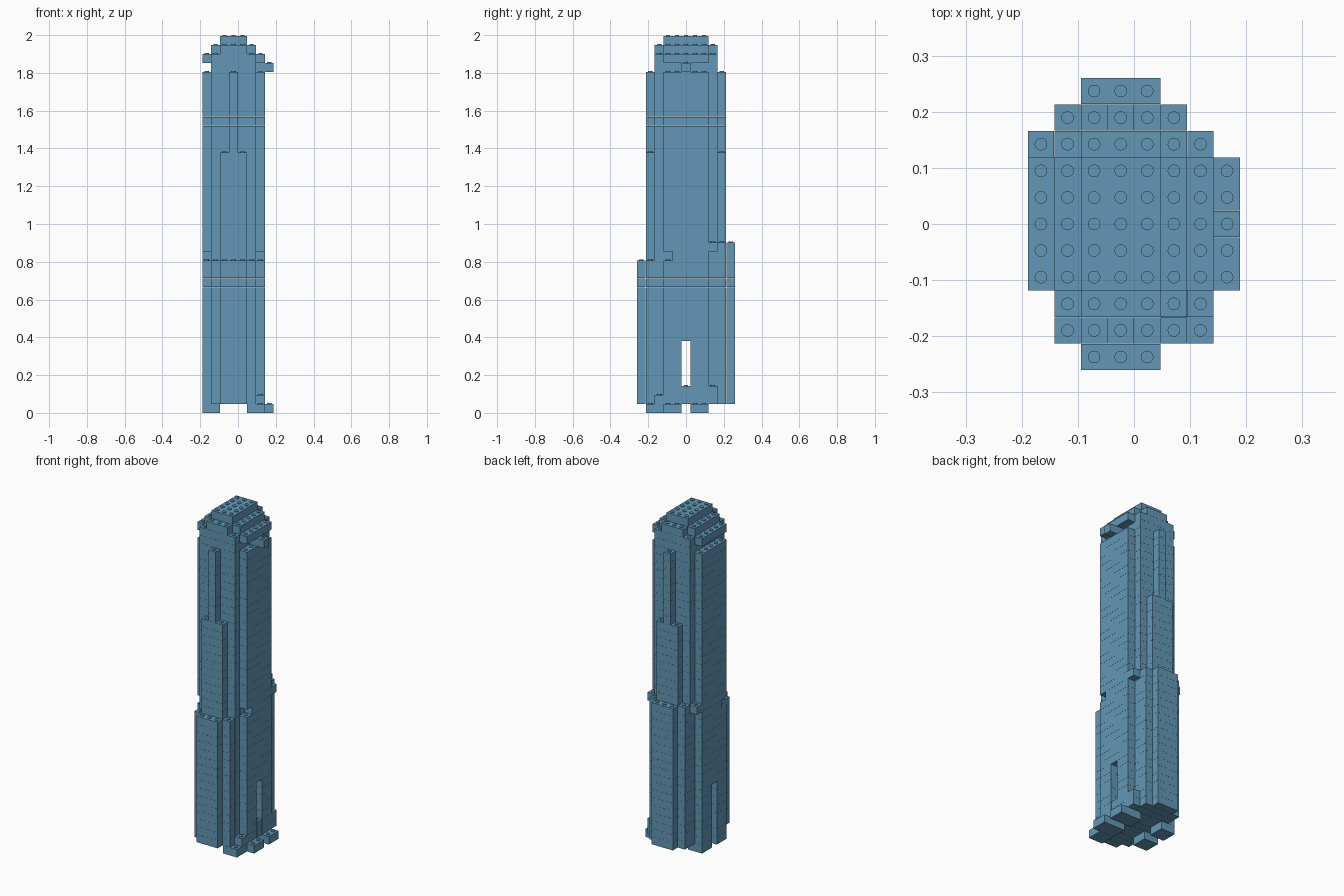
import bpy
import bmesh
from mathutils import Matrix

if "Cube" in bpy.data.objects:
    bpy.data.objects.remove(bpy.data.objects["Cube"], do_unlink=True)

PITCH = 0.0474    # brick grid in plan
LAYER = 0.0475    # brick course height
GAP = 0.0004      # seam between bricks
STUD_H = 0.005
STUD_R = 0.0112

blue = bpy.data.materials.new("brick_blue")
blue.use_nodes = True
color = (0.125, 0.31, 0.465, 1)
blue.diffuse_color = color
blue.node_tree.nodes["Principled BSDF"].inputs["Base Color"].default_value = color


def grid_x(i):
    return (i - 4) * PITCH


def grid_y(j):
    return (j - 5.5) * PITCH


# Each part: name, x cells, y cells, courses (all inclusive)
parts = []


def part(name, xs, ys, ks):
    parts.append((name, xs, ys, ks))


# Base plates
part("front_foot", (5, 6), (1, 2), (0, 0))
part("front_foot_step", (6, 6), (2, 2), (1, 1))
part("back_foot_step", (6, 6), (8, 8), (1, 2))
for side, xs in (("left", (5, 7)), ("right", (0, 1))):
    part(side + "_front_base", xs, (3, 4), (0, 0))
    part(side + "_back_base", xs, (6, 7), (0, 0))

# Core with a passage near the ground and a notch in one course
part("core_front_leg", (0, 6), (3, 4), (1, 7))
part("core_back_leg", (0, 6), (6, 7), (1, 7))
part("passage_floor", (1, 6), (5, 5), (1, 2))
part("lower_core", (0, 6), (3, 7), (8, 16))
part("notch_core", (1, 5), (3, 3), (17, 17))
part("notch_core_back", (0, 6), (4, 7), (17, 17))
part("upper_core", (0, 6), (3, 7), (18, 37))

# Front and back setbacks, differing in the height of the lower tier
for side, rows, low in (("front", (2, 1, 0), 16), ("back", (8, 9, 10), 18)):
    a, b, c = rows
    part(side + "_inner_bay", (1, 5), (a, a), (1, 37))
    part(side + "_lower_bay", (1, 5), (b, b), (1, low))
    part(side + "_middle_bay", (2, 4), (b, b), (low + 1, 28))
    part(side + "_upper_fin", (3, 3), (b, b), (29, 37))
    part(side + "_outer_bay", (2, 4), (c, c), (1, low))
for side, i in (("left", 6), ("right", 0)):
    part(side + "_back_ledge", (i, i), (8, 8), (18, 18))

# Stepped crown
part("crown_neck", (1, 5), (2, 8), (38, 38))
part("crown_side_plate", (6, 7), (5, 5), (38, 38))
part("crown_wide", (0, 6), (3, 7), (39, 39))
part("crown_wide_front", (1, 5), (2, 2), (39, 39))
part("crown_wide_back", (1, 5), (8, 8), (39, 39))
part("crown_middle", (1, 5), (3, 7), (40, 40))
part("crown_middle_front", (2, 4), (2, 2), (40, 40))
part("crown_middle_back", (2, 4), (8, 8), (40, 40))
part("crown_top", (2, 4), (3, 7), (41, 41))


def cells(xs, ys, ks):
    return [(i, j, k) for i in range(xs[0], xs[1] + 1)
            for j in range(ys[0], ys[1] + 1)
            for k in range(ks[0], ks[1] + 1)]


filled = set()
for _, xs, ys, ks in parts:
    filled.update(cells(xs, ys, ks))


def add_course(bm, xs, ys, k):
    x0, x1 = grid_x(xs[0]) + GAP, grid_x(xs[1] + 1) - GAP
    y0, y1 = grid_y(ys[0]) + GAP, grid_y(ys[1] + 1) - GAP
    z0, z1 = k * LAYER + (GAP if k else 0), (k + 1) * LAYER
    mid = Matrix.Translation(((x0 + x1) / 2, (y0 + y1) / 2, (z0 + z1) / 2))
    size = Matrix.Diagonal((x1 - x0, y1 - y0, z1 - z0, 1))
    bmesh.ops.create_cube(bm, size=1, matrix=mid @ size)


def add_stud(bm, i, j, k):
    spot = Matrix.Translation((grid_x(i + 0.5), grid_y(j + 0.5),
                               (k + 1) * LAYER + STUD_H / 2))
    bmesh.ops.create_cone(bm, cap_ends=True, segments=16, radius1=STUD_R,
                          radius2=STUD_R, depth=STUD_H, matrix=spot)


# Stack the courses and put studs on every open top
for name, xs, ys, ks in parts:
    bm = bmesh.new()
    for k in range(ks[0], ks[1] + 1):
        add_course(bm, xs, ys, k)
    for i, j, k in cells(xs, ys, ks):
        if (i, j, k + 1) not in filled:
            add_stud(bm, i, j, k)
    mesh = bpy.data.meshes.new(name)
    bm.to_mesh(mesh)
    bm.free()
    mesh.materials.append(blue)
    obj = bpy.data.objects.new(name, mesh)
    bpy.context.collection.objects.link(obj)
